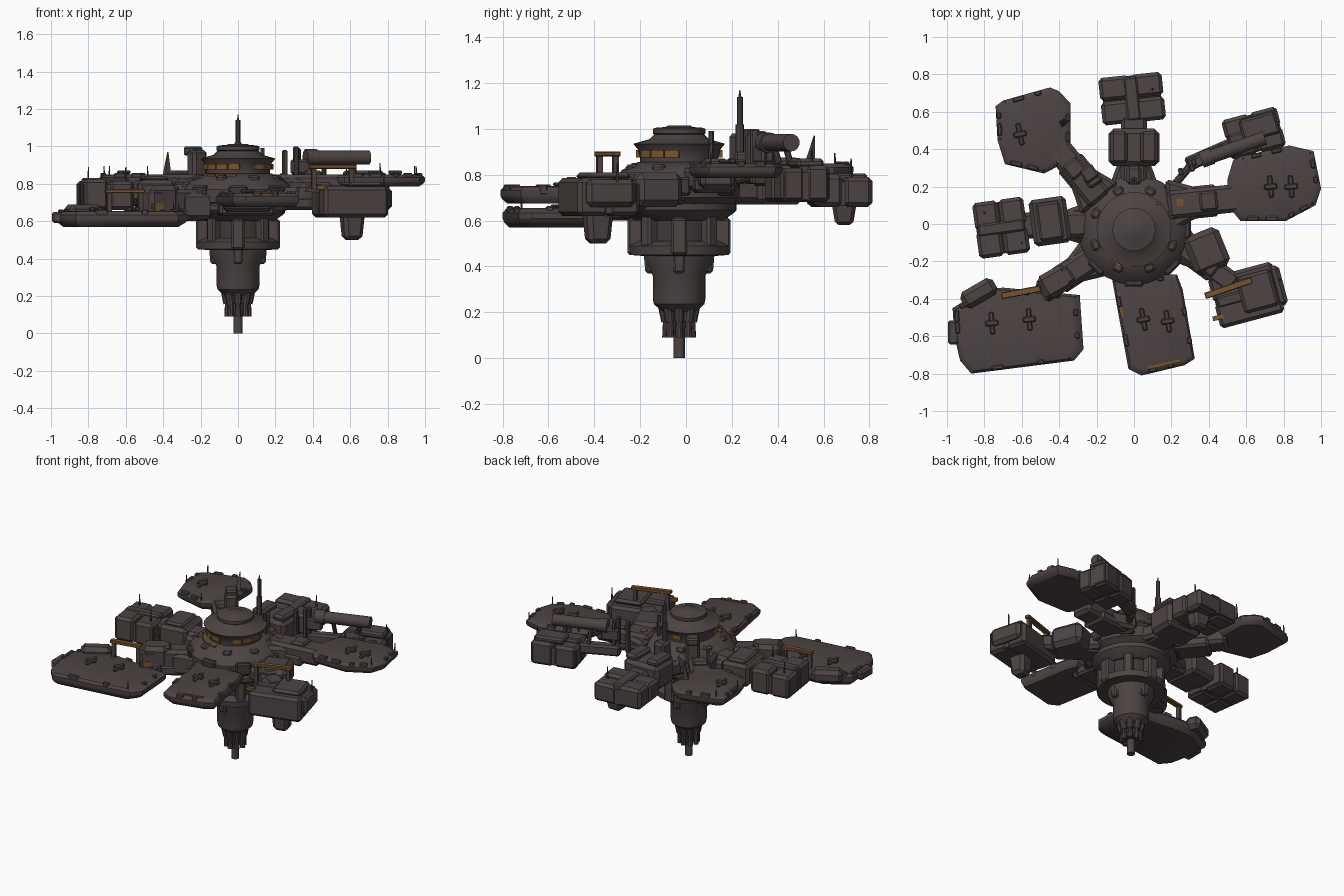
import bpy, bmesh, math, random
from math import cos, sin, pi, radians, atan2, hypot
from mathutils import Vector, Matrix

random.seed(4)
old = bpy.data.objects.get("Cube")
if old:
    bpy.data.objects.remove(old)


def material(name, rgb):
    m = bpy.data.materials.new(name)
    m.use_nodes = True
    m.diffuse_color = (*rgb, 1)
    b = m.node_tree.nodes["Principled BSDF"]
    b.inputs["Base Color"].default_value = (*rgb, 1)
    b.inputs["Roughness"].default_value = 0.8
    return m


HULL = material("hull grey brown", (0.075, 0.058, 0.057))
DARK = material("recess dark grey", (0.05, 0.04, 0.04))
RUST = material("rusty orange", (0.19, 0.09, 0.026))
HUB = Vector((0, -0.03, 0))


def finish(name, bm, mat, bevel=0, smooth=True):
    bmesh.ops.recalc_face_normals(bm, faces=bm.faces)
    me = bpy.data.meshes.new(name)
    bm.to_mesh(me)
    bm.free()
    ob = bpy.data.objects.new(name, me)
    bpy.context.collection.objects.link(ob)
    me.materials.append(mat)
    if bevel:
        mod = ob.modifiers.new("edge", "BEVEL")
        mod.width, mod.segments = bevel, 1
    if smooth:
        bpy.ops.object.select_all(action="DESELECT")
        ob.select_set(True)
        bpy.context.view_layer.objects.active = ob
        bpy.ops.object.shade_smooth_by_angle(angle=radians(32))
    return ob


def box(name, x, y, z0, z1, sx, sy, rot=0, mat=HULL, bevel=0.0, taper=1.0, flare=1.0):
    """Block between two heights, turned about z; taper scales the bottom, flare widens the -x end."""
    bm = bmesh.new()
    bmesh.ops.create_cube(bm, size=1)
    for v in bm.verts:
        k = taper if v.co.z < 0 else 1
        f = flare if v.co.x < 0 else 1
        v.co = Vector((v.co.x * sx * k, v.co.y * sy * k * f, z1 if v.co.z > 0 else z0))
    bmesh.ops.rotate(bm, verts=bm.verts, matrix=Matrix.Rotation(radians(rot), 3, "Z"))
    bmesh.ops.translate(bm, verts=bm.verts, vec=(x, y, 0))
    return finish(name, bm, mat, bevel, False)


def beam(name, a, b, z0, z1, width, mat=HULL, bevel=0.02, flare=1.0):
    dx, dy = b[0] - a[0], b[1] - a[1]
    return box(name, (a[0] + b[0]) / 2, (a[1] + b[1]) / 2, z0, z1, hypot(dx, dy), width,
               math.degrees(atan2(dy, dx)), mat, bevel, flare=flare)


def rod(name, a, b, r1, r2=None, sides=10):
    a, b = Vector(a), Vector(b)
    bm = bmesh.new()
    bmesh.ops.create_cone(bm, cap_ends=True, segments=sides, radius1=r1,
                          radius2=r1 if r2 is None else r2, depth=(b - a).length)
    q = (b - a).to_track_quat("Z", "Y").to_matrix().to_4x4()
    bmesh.ops.transform(bm, verts=bm.verts, matrix=Matrix.Translation((a + b) / 2) @ q)
    return finish(name, bm, HULL)


def loft(name, rings, mat=HULL):
    """Skin a stack of equal-length point loops and cap both ends."""
    bm = bmesh.new()
    rows = [[bm.verts.new(p) for p in ring] for ring in rings]
    n = len(rows[0])
    for lo, hi in zip(rows, rows[1:]):
        for i in range(n):
            bm.faces.new((lo[i], lo[(i + 1) % n], hi[(i + 1) % n], hi[i]))
    bm.faces.new(rows[0])
    bm.faces.new(rows[-1])
    return finish(name, bm, mat)


def polar(r, deg):
    return HUB + Vector((cos(radians(deg)), sin(radians(deg)), 0)) * r


def lathe(name, profile, mat=HULL, sides=32):
    return loft(name, [[polar(r, 360 * i / sides) + Vector((0, 0, z)) for i in range(sides)]
                       for r, z in profile], mat)


def pad(name, pts, z0, z1, crosses, angle):
    """Landing deck: chamfered slab with a raised panel, crosses and edge fittings."""
    c = sum((Vector((*p, 0)) for p in pts), Vector()) / len(pts)

    def ring(k, z):
        return [c + (Vector((*p, 0)) - c) * k + Vector((0, 0, z)) for p in pts]
    h = z1 - z0
    loft(name, [ring(0.88, z0), ring(0.97, z0 + 0.25 * h), ring(1, z0 + 0.45 * h),
                ring(1, z0 + 0.75 * h), ring(0.94, z1 - 0.004), ring(0.88, z1)])
    for x, y in crosses:
        box(name + "_clamp_long", x, y, z1, z1 + 0.016, 0.026, 0.12, angle, HULL, 0.006)
        box(name + "_clamp_short", x, y, z1, z1 + 0.022, 0.07, 0.03, angle, HULL, 0.006)
    for i, p in enumerate(pts):
        a, b = Vector((*p, 0)), Vector((*pts[(i + 1) % len(pts)], 0))
        if (b - a).length < 0.15:
            continue
        turn = math.degrees(atan2(b.y - a.y, b.x - a.x))
        for t in (0.3, 0.75):
            m = c + (a.lerp(b, t) - c) * 0.93
            w = random.uniform(0.03, 0.07)
            box(name + "_edge_fitting", m.x, m.y, z0 + 0.5 * h, z1 + 0.008, w, 0.025, turn, HULL, 0.006)
        if i % 2:
            m = c + (a - c) * 0.93
            rod(name + "_antenna", (m.x, m.y, z1 - 0.02), (m.x, m.y, z1 + 0.045), 0.005, 0.003, 6)


def module(name, x, y, z0, z1, su, sv, rot, split=2):
    """Cargo cluster: grid of chamfered containers around a spine."""
    r = radians(rot)
    for i in range(split):
        for j in range(2):
            u, v = ((i + 0.5) / split - 0.5) * su, (j - 0.5) * sv * 0.51
            box(name + "_container", x + u * cos(r) - v * sin(r), y + u * sin(r) + v * cos(r),
                z0, z1 - 0.01 * ((i + j) % 2), su / split - 0.005, sv * 0.49, rot, HULL, 0.018)
    box(name + "_spine", x, y, z0 + 0.03, z1 + 0.006, su * 0.9, sv * 0.22, rot, HULL, 0.01)
    box(name + "_core", x, y, z0 + 0.01, z1 - 0.03, su * 0.95, sv * 0.92, rot, HULL)


# Central hub, crown and lower spindle
lathe("hub_body", [(0.23, 0.66), (0.29, 0.7), (0.295, 0.77), (0.25, 0.82), (0.18, 0.855)], sides=24)
lathe("hub_crown", [(0.17, 0.83), (0.17, 0.87), (0.18, 0.91), (0.2, 0.935), (0.13, 0.955), (0.1, 0.985)])
lathe("crown_cap", [(0.09, 0.96), (0.115, 0.98), (0.115, 1.0), (0.1, 1.005), (0.06, 1.008), (0.05, 1.014)])
lathe("upper_collar", [(0.19, 0.6), (0.235, 0.63), (0.25, 0.645), (0.25, 0.675), (0.2, 0.69)])
lathe("spindle_neck", [(0.17, 0.47), (0.17, 0.62)], DARK)
lathe("lower_collar", [(0.15, 0.445), (0.215, 0.45), (0.22, 0.49), (0.18, 0.51)])
lathe("spindle", [(0.07, 0.2), (0.11, 0.235), (0.115, 0.26), (0.115, 0.36), (0.15, 0.43), (0.15, 0.46)])
lathe("spindle_core", [(0.04, 0.1), (0.055, 0.22)], DARK, 16)
rod("spindle_tip", (0, -0.03, 0), (0, -0.03, 0.2), 0.025, sides=12)
for deg in range(0, 360, 45):
    p = polar(0.185, deg)
    box("collar_rib", p.x, p.y, 0.47, 0.63, 0.055, 0.06, deg, HULL, 0.01)
    if deg % 90 == 0:
        p, q = polar(0.17, deg), polar(0.115, deg)
        box("spindle_rib", p.x, p.y, 0.45, 0.61, 0.11, 0.07, deg, HULL, 0.01)
        box("spindle_rib_foot", q.x, q.y, 0.37, 0.46, 0.08, 0.06, deg, HULL, 0.01, 0.8)
    p, q = polar(0.056, deg), polar(0.075, deg)
    rod("nozzle_tube", (p.x, p.y, 0.09), (p.x, p.y, 0.17), 0.018, 0.014)
    rod("nozzle_sleeve", (p.x, p.y, 0.16), (q.x, q.y, 0.25), 0.022)
    p = polar(0.28, deg)
    box("hub_hatch", p.x, p.y, 0.71, 0.79, 0.05, 0.1, deg, DARK, 0.01)
    p = polar(0.22, deg + 22)
    box("hub_fitting", p.x, p.y, 0.8, 0.845, 0.05, 0.06, deg + 22, HULL, 0.012)

# Rusty panels round the crown and its shoulder
for deg in (-160, -139, -118, -97, -52, -31, -10, 100):
    p = polar(0.176, deg)
    box("crown_rust_plate", p.x, p.y, 0.876, 0.907, 0.02, 0.062, deg, RUST)
for deg in (-135, -118, -101):
    p = polar(0.197, deg)
    box("shoulder_rust_plate", p.x, p.y, 0.835, 0.852, 0.02, 0.055, deg, RUST)

# Arms reaching from the hub to each deck or module
ARMS = [((-0.2, -0.17), (-0.5, -0.37), 0.62, 0.77, 0.13), ((-0.2, 0), (-0.62, -0.01), 0.7, 0.8, 0.14),
        ((-0.18, 0.13), (-0.42, 0.42), 0.74, 0.85, 0.14), ((0, 0.2), (0, 0.58), 0.69, 0.8, 0.14),
        ((0.18, 0.1), (0.56, 0.14), 0.74, 0.85, 0.15), ((0.2, -0.08), (0.54, -0.33), 0.68, 0.78, 0.12),
        ((0.03, -0.2), (0.06, -0.42), 0.65, 0.725, 0.26)]
for a, b, z0, z1, w in ARMS:
    mid, end = (Vector(a).lerp(Vector(b), t) for t in (0.45, 0.7))
    beam("arm", a, b, z0, z1, w)
    beam("arm_root", a, mid, z0 - 0.01, z1 - 0.02, w, HULL, 0.02, 1.9)
    beam("arm_cover", mid, end, z0 + 0.02, z1 + 0.02, w * 0.7, HULL, 0.012)
    beam("arm_side_duct", a, end, z0 - 0.02, z0 + 0.05, w * 1.15, HULL, 0.015)

# Landing decks
pad("front_deck", [(-0.12, -0.28), (0.23, -0.27), (0.26, -0.35), (0.325, -0.72), (0.27, -0.755),
                   (0.04, -0.81), (-0.03, -0.775)], 0.675, 0.75, [(0.05, -0.51), (0.18, -0.52)], 10)
pad("front_right_deck", [(-0.97, -0.45), (-0.81, -0.35), (-0.7, -0.34), (-0.29, -0.38), (-0.27, -0.67),
                         (-0.32, -0.73), (-0.87, -0.8), (-0.93, -0.73), (-0.96, -0.6)],
    0.57, 0.655, [(-0.76, -0.53), (-0.56, -0.51)], 5)
pad("back_right_deck", [(-0.74, 0.63), (-0.7, 0.66), (-0.45, 0.73), (-0.4, 0.71), (-0.34, 0.645),
                        (-0.34, 0.4), (-0.385, 0.32), (-0.48, 0.27), (-0.69, 0.32), (-0.73, 0.45)],
    0.78, 0.85, [(-0.61, 0.48)], 12)
pad("left_deck", [(0.53, 0.34), (0.57, 0.36), (0.83, 0.42), (0.96, 0.39), (1.0, 0.19), (0.97, 0.1),
                  (0.81, 0.015), (0.57, 0.015), (0.5, 0.1), (0.5, 0.24)],
    0.785, 0.85, [(0.73, 0.2), (0.84, 0.2)], 5)
box("deck_end_block", -0.965, -0.58, 0.59, 0.65, 0.06, 0.13, 0, HULL, 0.012)
box("deck_root_block", -0.83, -0.37, 0.6, 0.69, 0.2, 0.1, 30, HULL, 0.025)
box("deck_hinge", -0.42, -0.31, 0.62, 0.79, 0.17, 0.14, 30, HULL, 0.025)
box("hinge_rust_plate", -0.43, -0.395, 0.655, 0.695, 0.07, 0.012, 30, RUST)
box("deck_rim_rust", 0.16, -0.75, 0.74, 0.757, 0.17, 0.014, 13, RUST)
box("deck_side_rust", -0.075, -0.43, 0.735, 0.753, 0.016, 0.13, 10, RUST)
box("arm_rust_plate", 0.245, 0.115, 0.84, 0.855, 0.035, 0.04, 8, RUST)

# Cargo modules and their inner housings
module("right_module", -0.71, -0.02, 0.66, 0.825, 0.28, 0.3, 8)
box("right_housing", -0.45, 0.015, 0.67, 0.82, 0.2, 0.25, 8, HULL, 0.02)
box("right_housing_lid", -0.45, 0.015, 0.81, 0.84, 0.13, 0.2, 8, HULL, 0.012)
module("back_module", -0.01, 0.67, 0.66, 0.8, 0.26, 0.34, 96)
box("back_housing", 0, 0.41, 0.67, 0.84, 0.27, 0.2, 0, HULL, 0.025)
for s in (-1, 1):
    box("back_housing_lid", s * 0.08, 0.41, 0.83, 0.875, 0.09, 0.17, 0, HULL, 0.015)
    rod("housing_pipe", (s * 0.04, 0.5, 0.76), (s * 0.04, 0.58, 0.76), 0.03)
box("back_pod", 0.05, 0.69, 0.58, 0.68, 0.13, 0.11, 0, HULL, 0.015, 0.7)
module("front_left_module", 0.6, -0.38, 0.62, 0.785, 0.36, 0.28, 15, 1)
box("front_left_lid", 0.66, -0.36, 0.775, 0.81, 0.19, 0.2, 15, HULL, 0.015)
box("front_left_end_cap", 0.77, -0.33, 0.66, 0.78, 0.06, 0.22, 15, HULL, 0.02)
box("front_left_rust_panel", 0.77, -0.455, 0.67, 0.745, 0.04, 0.02, 15, RUST)
box("front_left_rust_sill", 0.45, -0.5, 0.77, 0.79, 0.06, 0.025, 15, RUST)
box("front_left_housing", 0.39, -0.145, 0.66, 0.81, 0.2, 0.22, 22, HULL, 0.03)
box("front_left_pod", 0.61, -0.385, 0.5, 0.64, 0.12, 0.12, 15, HULL, 0.02, 0.8)
module("back_left_module", 0.64, 0.485, 0.68, 0.84, 0.31, 0.22, 15)
box("back_left_lid", 0.67, 0.52, 0.83, 0.87, 0.2, 0.12, 15, HULL, 0.012)

# Crane tube with its posts
rod("crane_tube", (0.38, 0.35, 0.94), (0.70, 0.46, 0.94), 0.038, sides=14)
rod("crane_collar", (0.36, 0.343, 0.94), (0.42, 0.364, 0.94), 0.045, sides=14)
beam("crane_link", (0.29, 0.31), (0.4, 0.36), 0.85, 0.93, 0.06, HULL, 0.01)
beam("crane_arm", (0.28, 0.32), (0.6, 0.46), 0.75, 0.82, 0.07, HULL, 0.012)
rod("crane_stay", (0.2, 0.19, 0.77), (0.3, 0.31, 0.8), 0.022)
for x, y in ((0.46, 0.38), (0.62, 0.43)):
    rod("crane_strut", (x, y + 0.04, 0.8), (x, y, 0.94), 0.014)
for x, y, top in ((0.25, 0.28, 0.98), (0.31, 0.3, 1.0), (0.32, 0.33, 0.99)):
    box("crane_post", x, y, 0.76, top, 0.025, 0.04, 15, HULL, 0.006)

# Rusty handling rails on posts
for a, b, base, z in (((-0.71, -0.385), (-0.5, -0.345), 0.64, 0.75),
                      ((0.38, -0.385), (0.63, -0.3), 0.77, 0.88)):
    beam("handling_rail", a, b, z, z + 0.022, 0.035, RUST, 0.004)
    for t in (0.1, 0.9):
        p = Vector(a).lerp(Vector(b), t)
        box("rail_post", p.x, p.y, base, z, 0.025, 0.025, 15)

# Mast, tower, fins and aerials
rod("mast_base", (0, 0.235, 0.78), (0, 0.235, 1.02), 0.018, sides=8)
rod("mast", (0, 0.235, 1.0), (0, 0.235, 1.14), 0.013, sides=8)
rod("mast_tip", (0, 0.235, 1.13), (0, 0.235, 1.17), 0.008, 0.002, 6)
box("mast_foot", 0, 0.26, 0.78, 0.9, 0.08, 0.1, 0, HULL, 0.015)
box("signal_tower", -0.22, 0.24, 0.8, 0.98, 0.09, 0.08, 35, HULL, 0.015)
box("signal_tower_head", -0.24, 0.27, 0.95, 1.0, 0.08, 0.08, 35, HULL, 0.01)
rod("crown_aerial", (0.13, 0.11, 0.84), (0.13, 0.11, 0.99), 0.012, sides=6)
rod("deck_fin", (-0.38, 0.54, 0.84), (-0.375, 0.56, 0.97), 0.025, 0.003, 4)
for x, y, z in ((-0.8, 0.06, 0.81), (-0.6, -0.1, 0.81), (0.1, 0.72, 0.79), (0.78, -0.3, 0.77), (0.76, 0.55, 0.83)):
    rod("module_aerial", (x, y, z), (x, y, z + 0.08), 0.006, 0.003, 6)
